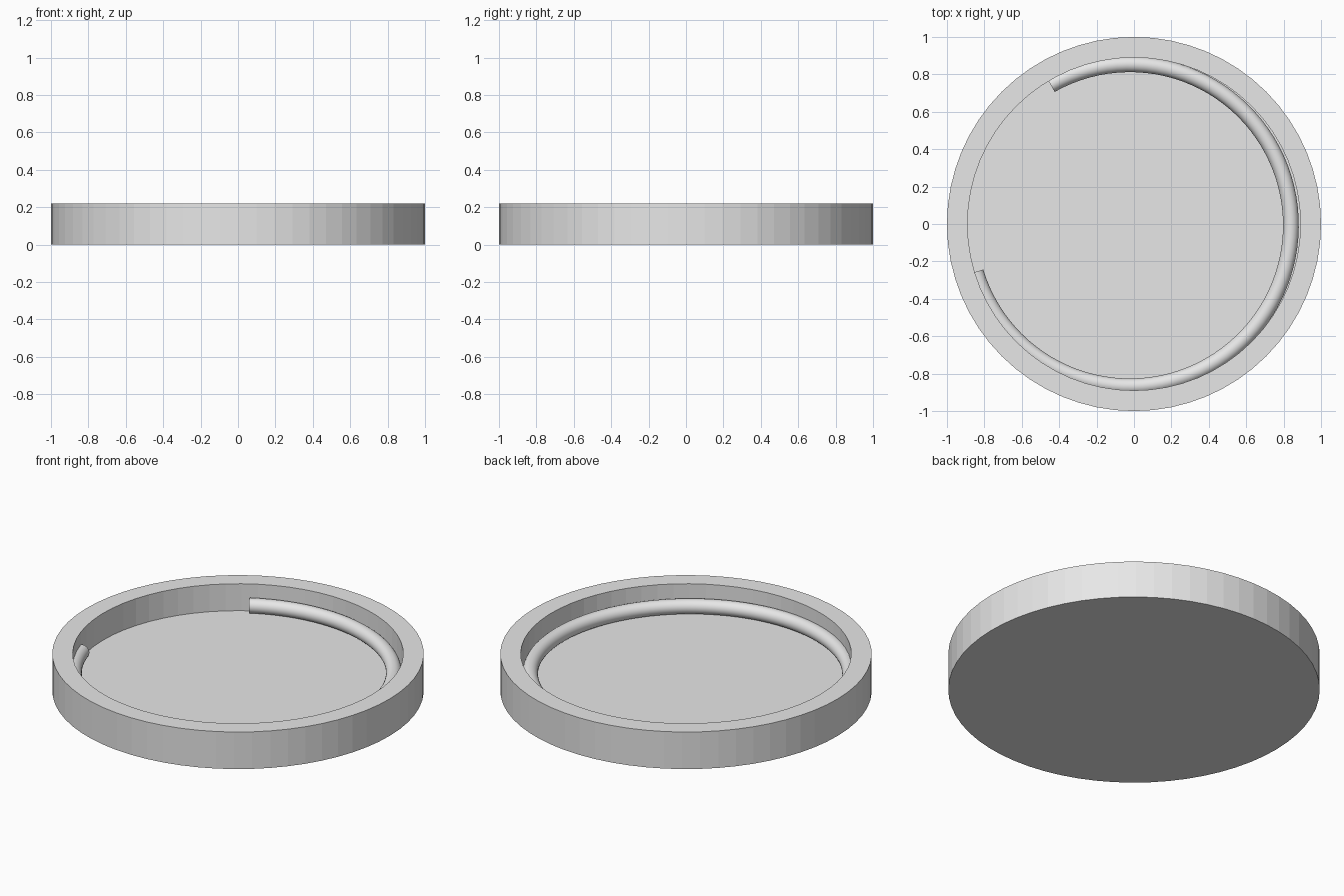
import bpy
import bmesh
from math import cos, sin, pi, radians

cube = bpy.data.objects.get("Cube")
if cube:
    bpy.data.objects.remove(cube, do_unlink=True)

grey = bpy.data.materials.new("light_grey")
grey.use_nodes = True
grey.diffuse_color = (0.8, 0.8, 0.8, 1)
grey.node_tree.nodes["Principled BSDF"].inputs["Base Color"].default_value = grey.diffuse_color


def revolve(name, profile, start, end, steps, centre=(0, 0), closed_profile=False):
    """Sweep (radius, height) points around a vertical axis from start to end."""
    bm = bmesh.new()
    full = abs(end - start - 2 * pi) < 0.001
    rings = []
    for i in range(steps if full else steps + 1):
        a = start + (end - start) * i / steps
        rings.append([bm.verts.new((centre[0] + r * cos(a), centre[1] + r * sin(a), z))
                      for r, z in profile])
    n = len(profile)
    for i in range(steps):
        ring, following = rings[i], rings[(i + 1) % len(rings)]
        for j in range(n if closed_profile else n - 1):
            k = (j + 1) % n
            bm.faces.new((ring[j], following[j], following[k], ring[k]))
    # Close the two profile ends as discs, or the two sweep ends as caps
    if full:
        bm.faces.new([ring[0] for ring in rings])
        bm.faces.new([ring[-1] for ring in rings])
    else:
        bm.faces.new(rings[0])
        bm.faces.new(rings[-1])
    bmesh.ops.recalc_face_normals(bm, faces=bm.faces)
    mesh = bpy.data.meshes.new(name)
    bm.to_mesh(mesh)
    bm.free()
    mesh.materials.append(grey)
    obj = bpy.data.objects.new(name, mesh)
    bpy.context.collection.objects.link(obj)
    return obj


# Shallow dish: underside, outer wall, flat rim, inner wall, floor
HEIGHT, FLOOR, INNER = 0.22, 0.06, 0.89
dish_profile = [(1, 0), (1, HEIGHT), (INNER, HEIGHT), (INNER, FLOOR)]
revolve("dish", dish_profile, 0, 2 * pi, 64)

# Open ring of round rod lying on the floor, slightly off centre
ROD, RING, SIDES = 0.042, 0.861, 24
rod_profile = [(RING + ROD * cos(2 * pi * i / SIDES),
                FLOOR + 0.043 + ROD * sin(2 * pi * i / SIDES)) for i in range(SIDES)]
rod = revolve("rod_ring", rod_profile, radians(-163.2), radians(119.4), 80,
              centre=(-0.022, -0.007), closed_profile=True)
bpy.ops.object.select_all(action="DESELECT")
rod.select_set(True)
bpy.context.view_layer.objects.active = rod
bpy.ops.object.shade_smooth_by_angle(angle=radians(40))
